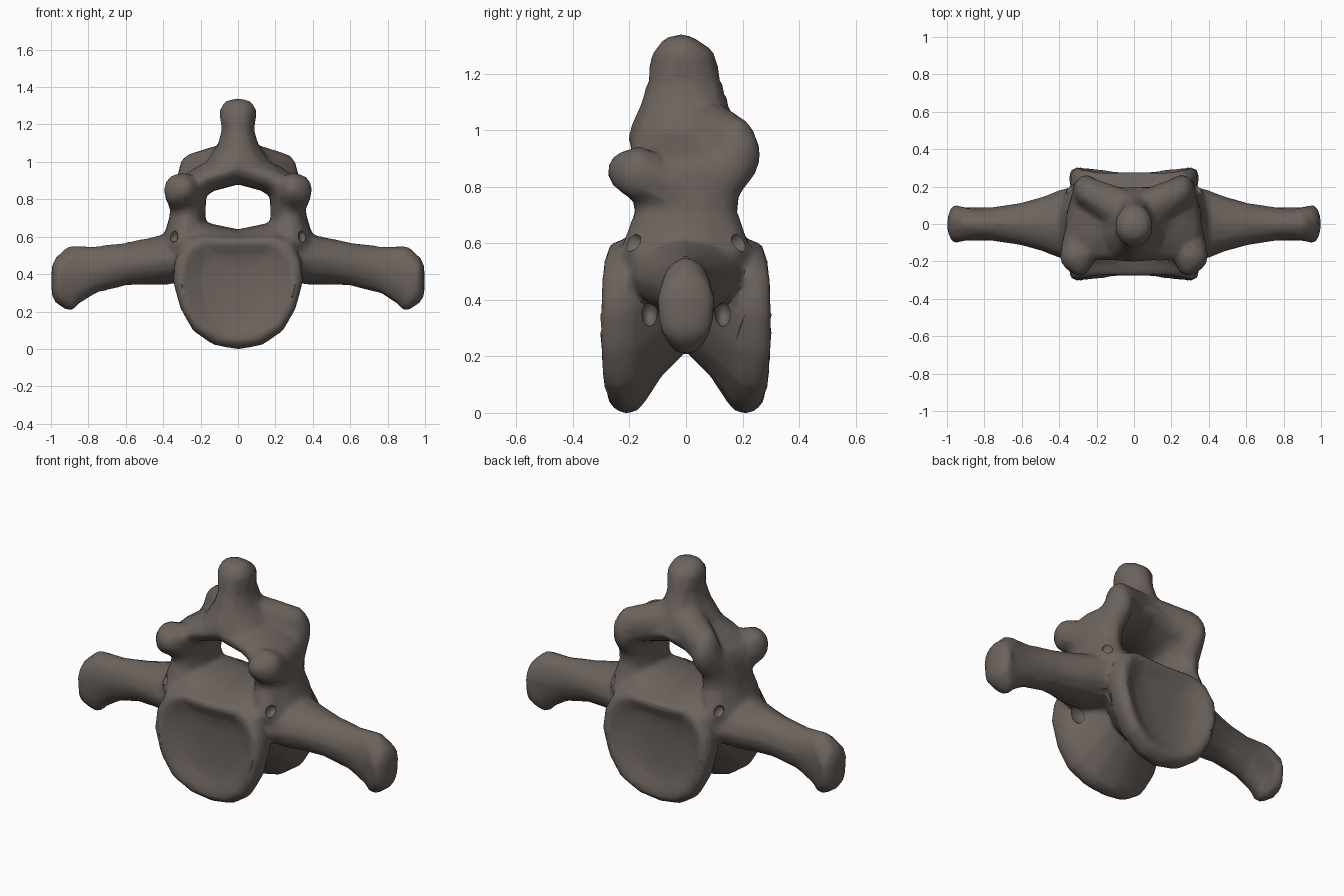
import bpy, bmesh, math
from mathutils import Vector, Matrix

old = bpy.data.objects.get("Cube")
if old:
    bpy.data.objects.remove(old, do_unlink=True)

bone = bpy.data.materials.new("dark_bone")
bone.use_nodes = True
COLOUR = (0.15, 0.125, 0.11, 1)
bone.diffuse_color = COLOUR
shader = bone.node_tree.nodes["Principled BSDF"]
shader.inputs["Base Color"].default_value = COLOUR
shader.inputs["Roughness"].default_value = 0.8

bm = bmesh.new()


def blob(target, x, y, z, rx, ry, rz):
    """One ellipsoid."""
    m = Matrix.Translation((x, y, z)) @ Matrix.Diagonal((rx, ry, rz, 1))
    bmesh.ops.create_icosphere(target, subdivisions=2, radius=1, matrix=m)


def limb(*stops, sides=(1, -1)):
    """Hull over each neighbouring pair of ellipsoids, mirrored in x."""
    for s in sides:
        for a, b in zip(stops, stops[1:]):
            part = bmesh.new()
            for x, y, z, rx, ry, rz in (a, b):
                blob(part, s * x, y, z, rx, ry, rz)
            hull = bmesh.ops.convex_hull(part, input=part.verts)
            junk = {v for v in hull["geom_interior"] if isinstance(v, bmesh.types.BMVert)}
            bmesh.ops.delete(part, geom=list(junk), context="VERTS")
            bmesh.ops.recalc_face_normals(part, faces=part.faces)
            piece = bpy.data.meshes.new("piece")
            part.to_mesh(piece)
            part.free()
            bm.from_mesh(piece)
            bpy.data.meshes.remove(piece)


# Spool-shaped body: outline swept front to back, with shallow dished ends
half = [(0, 0), (0.13, 0.025), (0.24, 0.1), (0.31, 0.22), (0.35, 0.37),
        (0.34, 0.48), (0.29, 0.58), (0.21, 0.62), (0.1, 0.615)]
outline = half + [(0, 0.61)] + [(-x, z) for x, z in half[:0:-1]]
end = [(0.235, 0.3, 0.36), (0.25, 0.6, 0.36), (0.285, 0.77, 0.35), (0.305, 0.88, 0.35),
       (0.29, 0.96, 0.35), (0.25, 1, 0.6), (0.19, 0.97, 0.6), (0.09, 0.78, 0.6)]
stations = ([(-y, s, p) for y, s, p in end] + [(0, 0.63, 0.6)] + end[::-1])


def body_point(x, z, y, s, pivot):
    """Scale the outline and lean its upper and lower rim towards the middle."""
    height = pivot + (z - pivot) * s
    lean = 1 - 0.16 * min(1, abs(height - 0.32) / 0.31) ** 4
    return x * s, y * lean, height


rings = [[bm.verts.new(body_point(x, z, *st)) for x, z in outline] for st in stations]
faces = [bm.faces.new(rings[0]), bm.faces.new(rings[-1][::-1])]
n = len(outline)
for a, b in zip(rings, rings[1:]):
    for i in range(n):
        faces.append(bm.faces.new((a[i], b[i], b[(i + 1) % n], a[(i + 1) % n])))
bmesh.ops.recalc_face_normals(bm, faces=faces)

# Side processes with flared, drooping tips
limb((0.22, 0, 0.51, 0.12, 0.22, 0.14), (0.38, 0, 0.485, 0.06, 0.19, 0.135),
     (0.48, 0, 0.475, 0.06, 0.15, 0.125), (0.6, 0, 0.46, 0.06, 0.115, 0.115),
     (0.76, 0, 0.43, 0.06, 0.09, 0.125), (0.9, 0, 0.39, 0.075, 0.09, 0.17))
limb((0.88, 0, 0.47, 0.06, 0.085, 0.085), (0.955, 0, 0.4, 0.045, 0.105, 0.11),
     (0.95, 0, 0.33, 0.05, 0.1, 0.09), (0.9, 0, 0.27, 0.05, 0.07, 0.06))

# Canal floor, raised towards the pillars
limb((0, 0, 0.58, 0.1, 0.23, 0.065), (0.19, 0, 0.61, 0.07, 0.23, 0.075))

# Pillars on either side of the canal
limb((0.29, 0, 0.57, 0.12, 0.24, 0.1), (0.27, 0, 0.71, 0.1, 0.185, 0.08),
     (0.265, 0, 0.84, 0.1, 0.2, 0.08))

# Sloping roof plates meeting at the midline
limb((0.26, 0, 0.86, 0.1, 0.2, 0.08), (0.17, 0, 0.92, 0.08, 0.2, 0.08),
     (0, 0, 0.97, 0.08, 0.205, 0.085))

# Front joint knobs, broad and flat-topped
limb((0.27, -0.04, 0.78, 0.1, 0.13, 0.09), (0.3, -0.17, 0.855, 0.1, 0.09, 0.095))
limb((0.34, -0.17, 0.85, 0.055, 0.08, 0.09), (0.29, -0.21, 0.86, 0.065, 0.07, 0.075))
# Rear joint knobs, tied to the pillar and to the spine
limb((0.27, 0.06, 0.78, 0.085, 0.12, 0.07), (0.255, 0.19, 0.92, 0.07, 0.075, 0.11))
limb((0.245, 0.17, 0.95, 0.075, 0.085, 0.105), (0.06, 0.07, 1.0, 0.1, 0.12, 0.11))

# Upright spine
limb((0, -0.01, 0.98, 0.19, 0.2, 0.07), (0, -0.005, 1.09, 0.115, 0.16, 0.05),
     (0, -0.005, 1.18, 0.09, 0.13, 0.05), (0, -0.01, 1.27, 0.105, 0.115, 0.05),
     (0, -0.02, 1.31, 0.085, 0.07, 0.035), sides=(1,))

mesh = bpy.data.meshes.new("vertebra")
bm.to_mesh(mesh)
bm.free()
vertebra = bpy.data.objects.new("vertebra", mesh)
bpy.context.collection.objects.link(vertebra)
mesh.materials.append(bone)

# Hollows: small openings above the side processes and pits below them
cut = bmesh.new()
for s in (1, -1):
    for y in (-1, 1):
        blob(cut, s * 0.345, y * 0.2, 0.61, 0.025, 0.05, 0.035)
        blob(cut, s * 0.28, y * 0.13, 0.36, 0.07, 0.03, 0.05)
cut_mesh = bpy.data.meshes.new("hollow_cutter")
cut.to_mesh(cut_mesh)
cut.free()
cut_mesh.materials.append(bone)
cutter = bpy.data.objects.new("hollow_cutter", cut_mesh)
bpy.context.collection.objects.link(cutter)
cutter.hide_render = True
cutter.hide_viewport = True

# Fuse the parts, soften the joins, carve, then thin out to broad facets
fuse = vertebra.modifiers.new("fuse", "REMESH")
fuse.mode = "VOXEL"
fuse.voxel_size = 0.016
soften = vertebra.modifiers.new("soften", "SMOOTH")
soften.factor = 0.5
soften.iterations = 5
carve = vertebra.modifiers.new("carve", "BOOLEAN")
carve.operation = "DIFFERENCE"
carve.solver = "EXACT"
carve.object = cutter
thin = vertebra.modifiers.new("thin", "DECIMATE")
thin.ratio = 0.12

# Bake the modifiers and smooth the shading
bpy.context.view_layer.update()
graph = bpy.context.evaluated_depsgraph_get()
baked = bpy.data.meshes.new_from_object(vertebra.evaluated_get(graph))
vertebra.modifiers.clear()
vertebra.data = baked
baked.materials.clear()
baked.materials.append(bone)
for poly in baked.polygons:
    poly.material_index = 0
bpy.ops.object.select_all(action="DESELECT")
vertebra.select_set(True)
bpy.context.view_layer.objects.active = vertebra
bpy.ops.object.shade_smooth_by_angle(angle=math.radians(40))

# Settle on the ground, centred
low = [min(v.co[i] for v in baked.vertices) for i in range(3)]
high = [max(v.co[i] for v in baked.vertices) for i in range(3)]
mid = Vector(((low[0] + high[0]) / 2, (low[1] + high[1]) / 2, low[2]))
baked.transform(Matrix.Translation(-mid))
